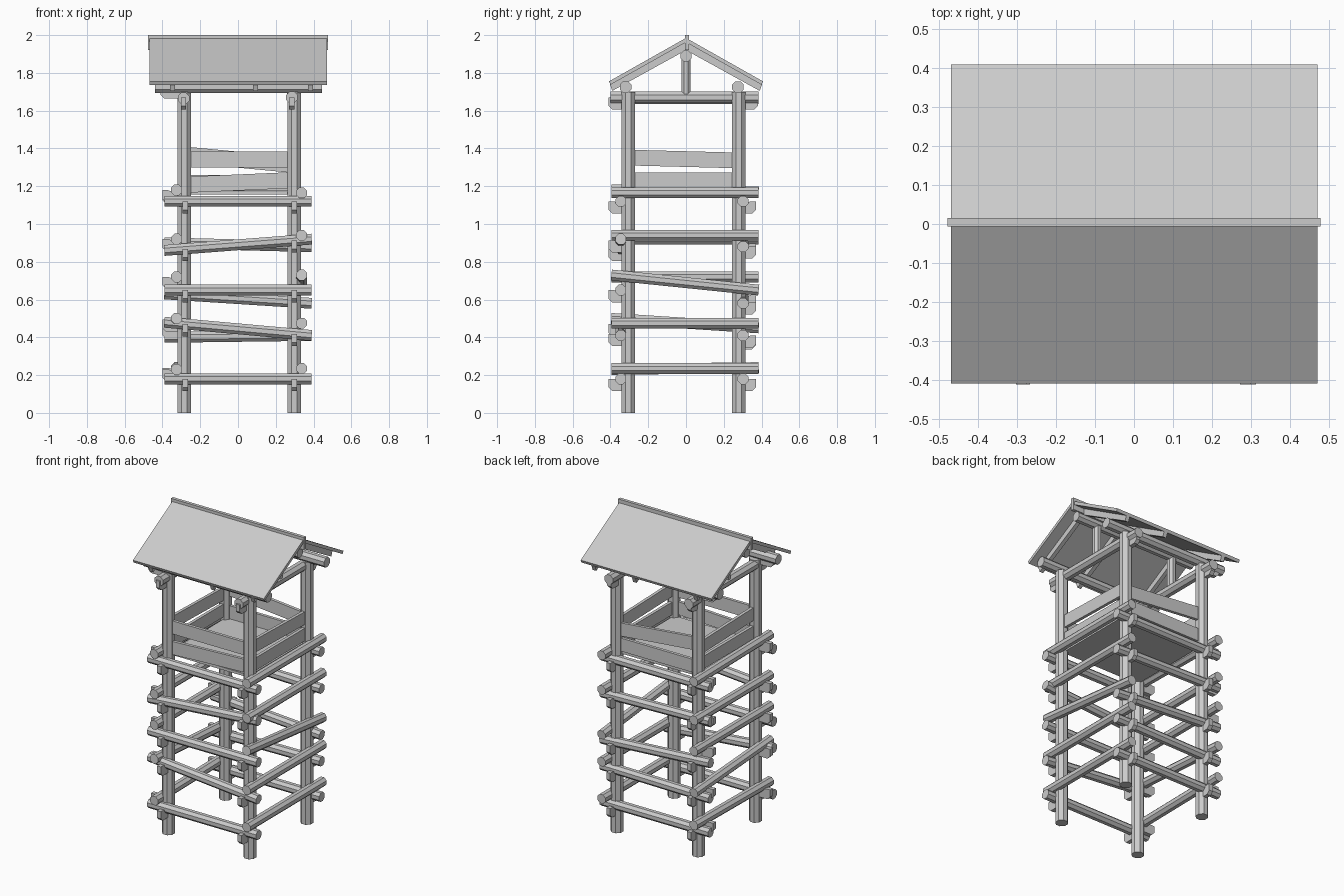
import bpy, bmesh, math
from mathutils import Vector, Matrix

cube = bpy.data.objects.get("Cube")
if cube:
    bpy.data.objects.remove(cube, do_unlink=True)

GREY = (0.6, 0.6, 0.6, 1)
wood = bpy.data.materials.new("plain_grey")
wood.use_nodes = True
wood.diffuse_color = GREY
wood.node_tree.nodes["Principled BSDF"].inputs["Base Color"].default_value = GREY


def finish(name, bm):
    bmesh.ops.recalc_face_normals(bm, faces=bm.faces)
    mesh = bpy.data.meshes.new(name)
    bm.to_mesh(mesh)
    bm.free()
    mesh.materials.append(wood)
    obj = bpy.data.objects.new(name, mesh)
    bpy.context.collection.objects.link(obj)
    return obj


def log(name, a, b, r, sides=8):
    """Flat-sided log from point a to point b."""
    a, b = Vector(a), Vector(b)
    d = b - a
    bm = bmesh.new()
    turn = d.to_track_quat('Z', 'Y').to_matrix().to_4x4()
    spin = Matrix.Rotation(math.pi / sides, 4, 'Z')
    bmesh.ops.create_cone(bm, cap_ends=True, segments=sides, radius1=r, radius2=r,
                          depth=d.length, matrix=Matrix.Translation((a + b) / 2) @ turn @ spin)
    return finish(name, bm)


def prism(name, outline, offset):
    """Extrude a closed outline of 3D points along an offset."""
    bm = bmesh.new()
    face = bm.faces.new([bm.verts.new(p) for p in outline])
    new = bmesh.ops.extrude_face_region(bm, geom=[face])["geom"]
    bmesh.ops.translate(bm, vec=offset, verts=[v for v in new if isinstance(v, bmesh.types.BMVert)])
    return finish(name, bm)


def box(name, lo, hi):
    x, y, z = lo
    return prism(name, [(x, y, z), (hi[0], y, z), (hi[0], hi[1], z), (x, hi[1], z)],
                 (0, 0, hi[2] - z))


def hook(name, along_x, cross, inner, outer, z):
    """Chamfered bracket that carries a rail; it reaches from inner to outer."""
    s = 0.02 if outer > inner else -0.02
    outline = [(inner, z - 0.065), (outer - s, z - 0.065), (outer, z - 0.045),
               (outer, z), (outer - 1.5 * s, z), (inner, z - 0.03)]
    if along_x:
        return prism(name, [(u, cross - 0.014, w) for u, w in outline], (0, 0.028, 0))
    return prism(name, [(cross - 0.014, u, w) for u, w in outline], (0.028, 0, 0))


LEFT, RIGHT, FRONT, BACK = -0.285, 0.298, -0.305, 0.28

# Corner posts
for fx, x in (("right", LEFT), ("left", RIGHT)):
    for fy, y in (("front", FRONT), ("back", BACK)):
        log(f"{fy}_{fx}_post", (x, y, 0), (x, y, 1.7), 0.039)

# Rails across the front and back: heights at the -x and +x ends
front_rails = [(0.18, 0.18), (0.48, 0.41), (0.65, 0.65), (0.86, 0.92), (1.12, 1.12)]
back_rails = [(0.18, 0.18), (0.40, 0.41), (0.63, 0.58), (0.90, 0.88), (1.12, 1.12)]
for name, y, inner, outer, rails in (("front", -0.345, -0.31, -0.41, front_rails),
                                     ("back", 0.302, 0.28, 0.37, back_rails)):
    for i, (z0, z1) in enumerate(rails):
        log(f"{name}_rail_{i}", (-0.39, y, z0), (0.39, y, z1), 0.031)
        for x in (LEFT + 0.005, RIGHT):
            t = (x + 0.39) / 0.78
            hook(f"{name}_hook", False, x, inner, outer, z0 + (z1 - z0) * t)

# Rails along the sides: heights at the front and back ends
minus_rails = [(0.23, 0.24), (0.50, 0.45), (0.72, 0.72), (0.92, 0.92), (1.18, 1.17)]
plus_rails = [(0.235, 0.235), (0.475, 0.475), (0.73, 0.65), (0.94, 0.94), (1.165, 1.165)]
for name, x, rails in (("right", -0.325, minus_rails), ("left", 0.337, plus_rails)):
    for i, (z0, z1) in enumerate(rails):
        log(f"{name}_rail_{i}", (x, -0.395, z0), (x, 0.385, z1), 0.031)
        if x < 0:
            for y in (FRONT, BACK):
                t = (y + 0.395) / 0.78
                hook("right_hook", True, y, -0.28, -0.4, z0 + (z1 - z0) * t)

# Platform floor
box("floor", (-0.28, -0.3, 1.155), (0.295, 0.28, 1.172))


# Parapet boards: bottom heights at both ends
def board(name, a, b, z0, z1, h, side):
    prism(name, [(*a, z0), (*b, z1), (*b, z1 + h), (*a, z0 + h)], side)


for name, y, up, low in (("front", FRONT, (1.30, 1.30), (1.165, 1.19)),
                         ("back", BACK, (1.325, 1.27), (1.175, 1.175))):
    for part, (z0, z1) in (("upper", up), ("lower", low)):
        board(f"{name}_{part}_board", (LEFT, y - 0.01), (RIGHT, y - 0.01), z0, z1, 0.085, (0, 0.02, 0))
for name, x in (("right", LEFT), ("left", RIGHT)):
    for part, z0, z1 in (("upper", 1.31, 1.295), ("lower", 1.19, 1.19)):
        board(f"{name}_{part}_board", (x - 0.01, FRONT), (x - 0.01, BACK), z0, z1, 0.083, (0.02, 0, 0))

# Tie beams, wall plates and their hooks
for name, x, z in (("right", -0.288, 1.665), ("left", 0.285, 1.67)):
    log(f"{name}_tie_beam", (x, -0.4, z), (x, 0.385, z), 0.033)
    log(f"{name}_king_post", (x, 0, z), (x, 0, 1.88), 0.027)
    hook("front_tie_hook", False, x, -0.31, -0.41, 1.67)
    hook("back_tie_hook", False, x, 0.28, 0.38, 1.67)
for name, y in (("front", -0.32), ("back", 0.275)):
    log(f"{name}_wall_plate", (-0.44, y, 1.725), (0.445, y, 1.725), 0.033)
    hook("plate_hook", True, y, -0.28, -0.41, 1.73)

# Ridge log and ridge board
log("ridge_log", (-0.44, 0, 1.89), (0.445, 0, 1.89), 0.031)
box("ridge_board", (-0.477, -0.006, 1.92), (0.477, 0.015, 2.0))

# Roof panels and rafters, mirrored front to back
for name, s in (("front", -1), ("back", 1)):
    prism(f"{name}_roof_panel", [(-0.468, 0, 1.985), (-0.468, s * 0.408, 1.755),
                                 (-0.468, s * 0.4, 1.737), (-0.468, 0, 1.962)], (0.938, 0, 0))
    for x in (-0.36, 0.08, 0.37):
        prism(f"{name}_rafter", [(x, 0, 1.962), (x, s * 0.402, 1.737),
                                 (x, s * 0.39, 1.705), (x, 0, 1.92)], (0.026, 0, 0))
